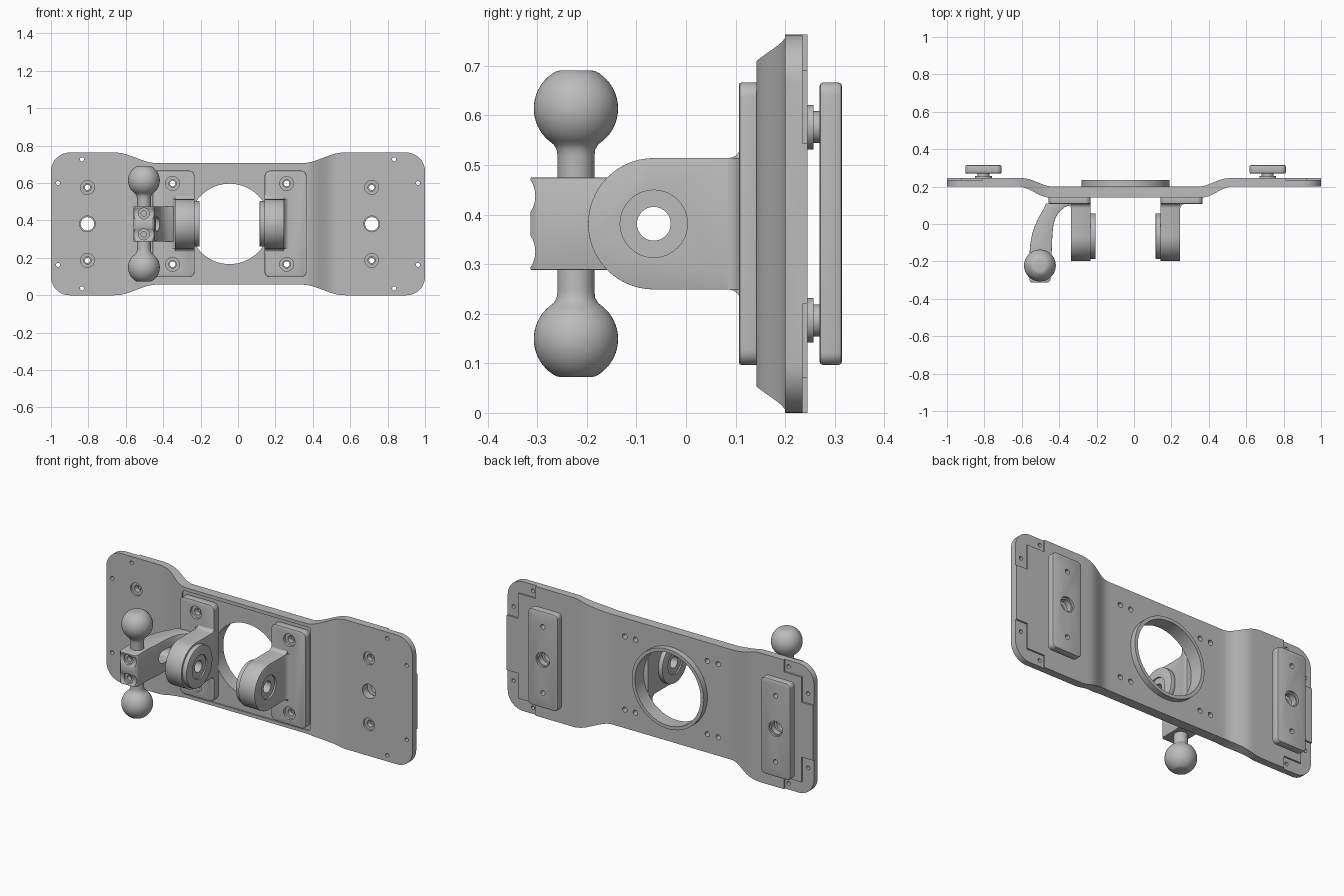
import bpy, bmesh, math
from math import sin, cos, pi, radians

if "Cube" in bpy.data.objects:
    bpy.data.objects.remove(bpy.data.objects["Cube"])

XC, ZC = -0.045, 0.3815          # centre of the bracket in x and z

grey = bpy.data.materials.new("satin_grey")
grey.use_nodes = True
grey.diffuse_color = (0.5, 0.5, 0.5, 1)
bsdf = next(n for n in grey.node_tree.nodes if n.type == 'BSDF_PRINCIPLED')
bsdf.inputs["Base Color"].default_value = (0.5, 0.5, 0.5, 1)
bsdf.inputs["Roughness"].default_value = 0.5


# ---------- helpers ----------
def finish_mesh(name, bm):
    bmesh.ops.recalc_face_normals(bm, faces=bm.faces[:])
    me = bpy.data.meshes.new(name)
    bm.to_mesh(me)
    bm.free()
    me.materials.append(grey)
    ob = bpy.data.objects.new(name, me)
    bpy.context.collection.objects.link(ob)
    return ob


def prism(name, pts, axis, a, b):
    """Extrude a 2D outline along an axis: x uses (y,z), y uses (x,z), z uses (x,y)."""
    put = {'x': lambda p, d: (d, p[0], p[1]),
           'y': lambda p, d: (p[0], d, p[1]),
           'z': lambda p, d: (p[0], p[1], d)}[axis]
    bm = bmesh.new()
    lo = [bm.verts.new(put(p, a)) for p in pts]
    hi = [bm.verts.new(put(p, b)) for p in pts]
    bm.faces.new(lo)
    bm.faces.new(hi)
    n = len(pts)
    for i in range(n):
        j = (i + 1) % n
        bm.faces.new((lo[i], lo[j], hi[j], hi[i]))
    return finish_mesh(name, bm)


def arc(cx, cy, r, a0, a1, n):
    return [(cx + r * cos(radians(a0 + (a1 - a0) * i / n)),
             cy + r * sin(radians(a0 + (a1 - a0) * i / n))) for i in range(n + 1)]


def rrect(x0, x1, y0, y1, r):
    return (arc(x1 - r, y1 - r, r, 0, 90, 6) + arc(x0 + r, y1 - r, r, 90, 180, 6) +
            arc(x0 + r, y0 + r, r, 180, 270, 6) + arc(x1 - r, y0 + r, r, 270, 360, 6))


def cyl(name, axis, u, v, r, a, b, n=40):
    return prism(name, arc(u, v, r, 0, 360, n)[:-1], axis, a, b)


def apply_mod(ob, kind, **props):
    m = ob.modifiers.new("mod", kind)
    for k, val in props.items():
        setattr(m, k, val)
    bpy.context.view_layer.objects.active = ob
    bpy.ops.object.modifier_apply(modifier=m.name)


def boolean(ob, other, op='DIFFERENCE'):
    apply_mod(ob, 'BOOLEAN', object=other, operation=op, solver='EXACT')
    bpy.data.objects.remove(other)


def bore(ob, axis, u, v, r, a, b):
    boolean(ob, cyl("cutter", axis, u, v, r, a, b, 32))


def bevel(ob, w):
    apply_mod(ob, 'BEVEL', width=w, segments=2, limit_method='ANGLE', angle_limit=radians(40))


def ease(t):
    t = min(1, max(0, t))
    return t * t * (3 - 2 * t)


# ---------- stepped base plate ----------
def half_height(x):
    return 0.325 + 0.0565 * ease((abs(x - XC) - 0.39) / 0.22)


def front_y(x):
    return 0.142 + 0.058 * ease((abs(x - XC) - 0.41) / 0.16)


def back_y(x):
    return 0.200 + 0.045 * ease((abs(x - XC) - 0.39) / 0.16)


H = half_height(1)
steps = [XC + s * (0.38 + 0.02 * i) for s in (-1, 1) for i in range(13)]
steps.sort()
xs = [-1.1] + steps + [1.1]
plate = prism("base_plate", [(x, front_y(x)) for x in xs] +
              [(x, back_y(x)) for x in reversed(xs)], 'z', -0.1, 0.9)
upper = (arc(0.9, H - 0.1, 0.1, 0, 90, 10) +
         [(x, half_height(x)) for x in reversed(steps)] +
         arc(-0.9, H - 0.1, 0.1, 90, 180, 10))
outline = [(x, ZC + z) for x, z in upper] + [(x, ZC - z) for x, z in reversed(upper)]
boolean(plate, prism("cutter", outline, 'y', 0.05, 0.4), 'INTERSECT')

# shallow front pocket and large centre opening
boolean(plate, prism("cutter", rrect(XC - 0.42, XC + 0.42, ZC - 0.305, ZC + 0.305, 0.02),
                     'y', 0.1, 0.15))
boolean(plate, cyl("cutter", 'y', XC, ZC, 0.215, 0, 0.4, 64))

for s in (-1, 1):
    xe = XC + s * 0.76
    bore(plate, 'y', xe, ZC, 0.042, 0.1, 0.4)
    for t in (-1, 1):
        # mounting screws, pad screws and corner pin holes
        bore(plate, 'y', xe, ZC + t * 0.195, 0.037, 0.1, 0.212)
        bore(plate, 'y', xe, ZC + t * 0.195, 0.02, 0.1, 0.4)
        for dx in (0.235, 0.305):
            bore(plate, 'y', XC + s * dx, ZC + t * 0.216, 0.015, 0.1, 0.4)
        bore(plate, 'y', s * 0.835, ZC + t * 0.345, 0.011, 0.1, 0.4)
        bore(plate, 'y', s * 0.962, ZC + t * 0.219, 0.011, 0.1, 0.4)
        # L-shaped corner steps on the back
        for x0, x1, z0, z1 in ((0.81, 1.05, 0.31, 0.45), (0.925, 1.05, 0.162, 0.45)):
            pts = [(s * x, ZC + t * z) for x, z in ((x0, z0), (x1, z0), (x1, z1), (x0, z1))]
            boolean(plate, prism("cutter", pts, 'y', 0.235, 0.3))

# ---------- raised ring behind the opening ----------
ring = cyl("opening_ring", 'y', XC, ZC, 0.235, 0.195, 0.234, 64)
boolean(ring, cyl("cutter", 'y', XC, ZC, 0.215, 0, 0.4, 64))

LY = -0.065                       # pivot axis of the lugs
for s, side in ((-1, "right"), (1, "left")):
    # ---------- front mounting pad ----------
    xa, xb = sorted((XC + s * 0.187, XC + s * 0.412))
    pad = prism(side + "_front_pad", rrect(xa, xb, ZC - 0.285, ZC + 0.285, 0.03), 'y', 0.107, 0.152)
    bevel(pad, 0.005)
    for t in (-1, 1):
        bore(pad, 'y', XC + s * 0.305, ZC + t * 0.216, 0.037, 0.05, 0.122)
        bore(pad, 'y', XC + s * 0.305, ZC + t * 0.216, 0.02, 0.05, 0.2)

    # ---------- pivot lug with rounded end ----------
    R = 0.1325
    prof = (arc(0.085, ZC + R + 0.025, 0.025, 0, -90, 5) +
            arc(LY, ZC, R, 90, 270, 28) +
            arc(0.085, ZC - R - 0.025, 0.025, 90, 0, 5))
    xa, xb = sorted((XC + s * 0.187, XC + s * 0.292))
    lug = prism(side + "_lug", prof, 'x', xa, xb)
    bevel(lug, 0.006)
    bore(lug, 'x', LY, ZC, 0.034, -1, 1)
    xa, xb = sorted((XC + s * 0.282, XC + s * 0.4))
    bore(lug, 'x', LY, ZC, 0.068, xa, xb)
    # fillet between lug and pad
    f = [(XC + s * 0.285, 0.11)] + [(XC + s * x, y) for x, y in arc(0.322, 0.077, 0.031, 180, 90, 6)]
    f += [(XC + s * 0.322, 0.11)]
    prism(side + "_lug_fillet", f, 'z', ZC - R, ZC + R)
    # friction disc on the inner face
    xa, xb = sorted((XC + s * 0.160, XC + s * 0.19))
    disc = cyl(side + "_lug_disc", 'x', LY, ZC, 0.122, xa, xb, 56)
    bevel(disc, 0.005)
    bore(disc, 'x', LY, ZC, 0.034, -1, 1)
    xa, xb = sorted((XC + s * 0.1, XC + s * 0.168))
    bore(disc, 'x', LY, ZC, 0.068, xa, xb)

    # ---------- rear clamp bar on two spacers ----------
    xe = XC + s * 0.76
    bar = prism(side + "_rear_bar", rrect(xe - 0.097, xe + 0.097, ZC - 0.285, ZC + 0.285, 0.025),
                'y', 0.269, 0.315)
    bevel(bar, 0.008)
    bore(bar, 'y', xe, ZC, 0.036, 0.2, 0.4)
    bore(bar, 'y', xe, ZC, 0.044, 0.303, 0.4)
    for t, end in ((-1, "lower"), (1, "upper")):
        z = ZC + t * 0.195
        bore(bar, 'y', xe, z, 0.014, 0.2, 0.4)
        for part, r, y0, y1 in (("washer", 0.045, 0.24, 0.257), ("spacer", 0.032, 0.25, 0.274)):
            w = cyl(f"{side}_{end}_{part}", 'y', xe, z, r, y0, y1)
            bore(w, 'y', xe, z, 0.014, 0.2, 0.4)

# ---------- curved arm with clamp block ----------
BX, BY = -0.503, -0.222           # ball stud axis
arm_pts = [(-0.47, 0.11), (-0.485, 0.078), (-0.51, 0.035), (-0.53, -0.01), (-0.545, -0.055),
           (-0.554, -0.1), (-0.558, -0.15), (-0.56, -0.2), (-0.56, -0.3), (-0.548, -0.314),
           (-0.458, -0.314), (-0.446, -0.3), (-0.446, -0.2), (-0.44, -0.15), (-0.438, -0.1),
           (-0.436, -0.05), (-0.43, 0.0), (-0.418, 0.035), (-0.4, 0.065), (-0.37, 0.09),
           (-0.33, 0.105), (-0.33, 0.11)]
arm = prism("curved_arm", arm_pts, 'z', ZC - 0.0935, ZC + 0.0935)
bevel(arm, 0.005)
boolean(arm, prism("cutter", rrect(-0.11, 0.03, ZC - 0.037, ZC + 0.037, 0.035), 'x', -0.8, -0.3))
for t in (-1, 1):
    z = ZC + t * 0.056
    bore(arm, 'x', -0.364, z, 0.06, -0.8, -0.2)       # scalloped front
    bore(arm, 'y', BX, z, 0.029, -0.4, -0.295)        # screw head seat
    bore(arm, 'y', BX, z, 0.015, -0.4, -0.27)

# ---------- double ball stud, turned around its axis ----------
half = [(0.037, 0.0), (0.037, 0.135), (0.039, 0.15), (0.045, 0.16)]
half += arc(0, 0.2325, 0.085, -50, 62, 18) + [(0.032, 0.309)]
profile = [(r, -z) for r, z in reversed(half[1:])] + half[1:]
bm = bmesh.new()
N = 48
rings = [[bm.verts.new((BX + r * cos(2 * pi * i / N), BY + r * sin(2 * pi * i / N), ZC + z))
          for i in range(N)] for r, z in profile]
for p, q in zip(rings, rings[1:]):
    for i in range(N):
        j = (i + 1) % N
        bm.faces.new((p[i], p[j], q[j], q[i]))
bm.faces.new(rings[0])
bm.faces.new(rings[-1])
finish_mesh("double_ball_stud", bm)

# ---------- smooth shading with sharp edges ----------
for ob in list(bpy.context.scene.objects):
    if ob.type == 'MESH':
        bpy.ops.object.select_all(action='DESELECT')
        ob.select_set(True)
        bpy.context.view_layer.objects.active = ob
        bpy.ops.object.shade_smooth_by_angle(angle=radians(30))
